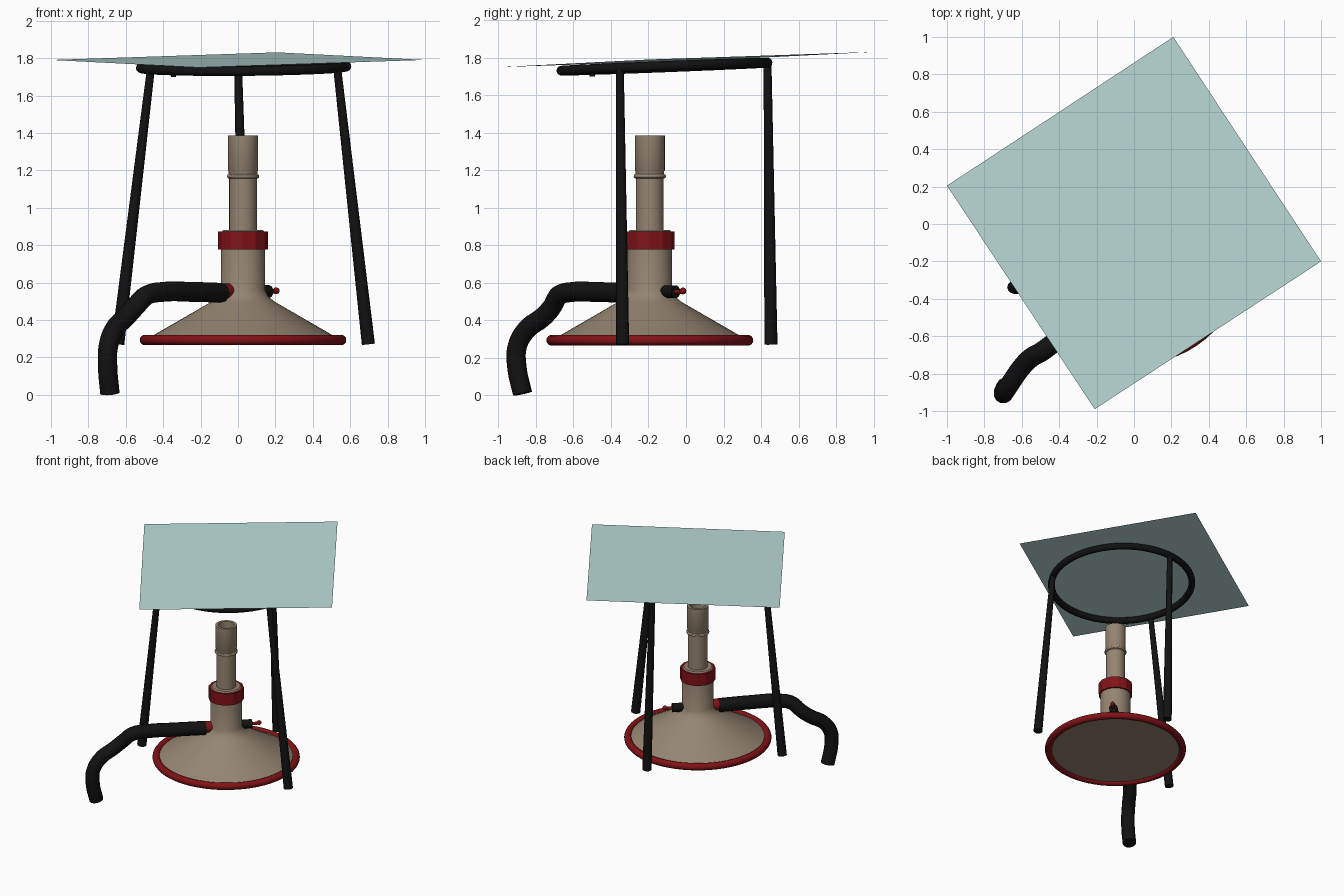
import bpy, math
from mathutils import Vector

if "Cube" in bpy.data.objects:
    bpy.data.objects.remove(bpy.data.objects["Cube"])

def mat(name, rgb):
    m = bpy.data.materials.new(name)
    m.diffuse_color = (*rgb, 1)
    m.use_nodes = True
    m.node_tree.nodes["Principled BSDF"].inputs["Base Color"].default_value = m.diffuse_color
    return m

BEIGE = mat("beige_metal", (0.30, 0.235, 0.165))
RED = mat("dark_red", (0.22, 0.006, 0.008))
BLACK = mat("black", (0.006, 0.006, 0.006))
GLASS = mat("pale_teal", (0.50, 0.72, 0.70))

AXIS = Vector((0.027, -0.193, 0))          # burner centre line
TILT = Vector((-0.008, -0.039, 1)).normalized()  # plate and ring normal
Z = Vector((0, 0, 1))

def finish(name, material, smooth=True, angle=35):
    o = bpy.context.object
    o.name = name
    o.data.materials.append(material)
    if smooth:
        bpy.ops.object.shade_smooth_by_angle(angle=math.radians(angle))
    return o

def rod(name, a, b, r1, r2, material, sides=24, smooth=True):
    a, b = Vector(a), Vector(b)
    d = b - a
    bpy.ops.mesh.primitive_cone_add(vertices=sides, radius1=r1, radius2=r2, depth=d.length,
                                    location=(a + b) / 2, rotation=Z.rotation_difference(d).to_euler())
    return finish(name, material, smooth)

def torus(name, loc, major, minor, material, normal=Z):
    bpy.ops.mesh.primitive_torus_add(major_segments=64, minor_segments=14, major_radius=major, minor_radius=minor,
                                     location=loc, rotation=Z.rotation_difference(normal).to_euler())
    return finish(name, material, angle=60)

def lathe(name, profile, material, n=48):
    verts, faces = [], []
    for r, z in profile:
        for i in range(n):
            t = 2 * math.pi * i / n
            verts.append((AXIS.x + r * math.cos(t), AXIS.y + r * math.sin(t), z))
    for k in range(len(profile) - 1):
        for i in range(n):
            j = (i + 1) % n
            faces.append((k * n + i, k * n + j, (k + 1) * n + j, (k + 1) * n + i))
    faces.append(tuple(reversed(range(n))))                           # bottom cap
    faces.append(tuple((len(profile) - 1) * n + i for i in range(n)))  # last cap
    me = bpy.data.meshes.new(name)
    me.from_pydata(verts, [], faces)
    o = bpy.data.objects.new(name, me)
    bpy.context.collection.objects.link(o)
    bpy.ops.object.select_all(action='DESELECT')
    o.select_set(True)
    bpy.context.view_layer.objects.active = o
    return finish(name, material)

# Burner: flared base, barrel, tube and hollow mouth in one turned profile
lathe("burner_body", [(0.535, 0.285), (0.49, 0.312), (0.17, 0.497), (0.135, 0.525), (0.118, 0.56),
                      (0.118, 0.868), (0.105, 0.882), (0.074, 0.882), (0.074, 1.155), (0.084, 1.16),
                      (0.084, 1.175), (0.077, 1.18), (0.077, 1.195), (0.08, 1.2), (0.08, 1.385),
                      (0.06, 1.385), (0.056, 1.2)], BEIGE)
torus("tube_ring", AXIS + Z * 1.168, 0.076, 0.010, BEIGE)
torus("base_rim", AXIS + Z * 0.293, 0.524, 0.028, RED)
rod("collar", AXIS + Z * 0.777, AXIS + Z * 0.873, 0.133, 0.133, RED, 12, False)

# Gas inlet and valve on opposite sides of the barrel
def along(d, z=0.552):
    return AXIS + Vector((d, d, 0)) * math.sqrt(0.5) + Z * z

rod("inlet_nipple", along(-0.10), along(-0.20), 0.044, 0.044, RED)
rod("valve_knob", along(0.10), along(0.195), 0.034, 0.034, BLACK)
rod("valve_stem", along(0.19), along(0.25), 0.012, 0.012, RED, 12)
bpy.ops.mesh.primitive_uv_sphere_add(segments=16, ring_count=10, radius=0.018, location=along(0.25, 0.556))
finish("valve_tip", RED, angle=60)

# Rubber hose
path = [(-0.085, -0.305, 0.545), (-0.25, -0.47, 0.55), (-0.40, -0.61, 0.55), (-0.49, -0.68, 0.53),
        (-0.55, -0.715, 0.47), (-0.60, -0.765, 0.415), (-0.66, -0.85, 0.35), (-0.693, -0.90, 0.26),
        (-0.697, -0.902, 0.15), (-0.685, -0.872, 0.009)]
cu = bpy.data.curves.new("hose", 'CURVE')
cu.dimensions = '3D'
cu.bevel_depth = 0.053
cu.bevel_resolution = 4
cu.use_fill_caps = True
sp = cu.splines.new('BEZIER')
sp.bezier_points.add(len(path) - 1)
for p, co in zip(sp.bezier_points, path):
    p.co = co
    p.handle_left_type = p.handle_right_type = 'AUTO'
sp.resolution_u = 6
hose = bpy.data.objects.new("hose", cu)
bpy.context.collection.objects.link(hose)
cu.materials.append(BLACK)

# Tripod: tilted ring, three tapered legs, small peg
torus("tripod_ring", (0.03, -0.115, 1.752), 0.55, 0.026, BLACK, TILT)
legs = {"left_leg": ((-0.465, -0.353, 1.75), (-0.643, -0.338, 0.27)),
        "right_leg": ((0.53, -0.353, 1.75), (0.697, -0.338, 0.27)),
        "back_leg": ((0.0, 0.435, 1.765), (0.04, 0.453, 0.27))}
for name, (top, foot) in legs.items():
    rod(name, foot, top, 0.035, 0.021, BLACK, 12)
rod("ring_peg", (-0.345, -0.5, 1.70), (-0.345, -0.5, 1.75), 0.014, 0.014, BLACK, 12)

# Glass plate resting on the ring
corners = [(-0.21, -0.99), (1.0, -0.2), (0.21, 1.0), (-1.0, 0.205)]
me = bpy.data.meshes.new("glass_plate")
me.from_pydata([(x, y, 1.79 + 0.008 * x + 0.039 * y) for x, y in corners], [], [(0, 1, 2, 3)])
me.materials.append(GLASS)
bpy.context.collection.objects.link(bpy.data.objects.new("glass_plate", me))
